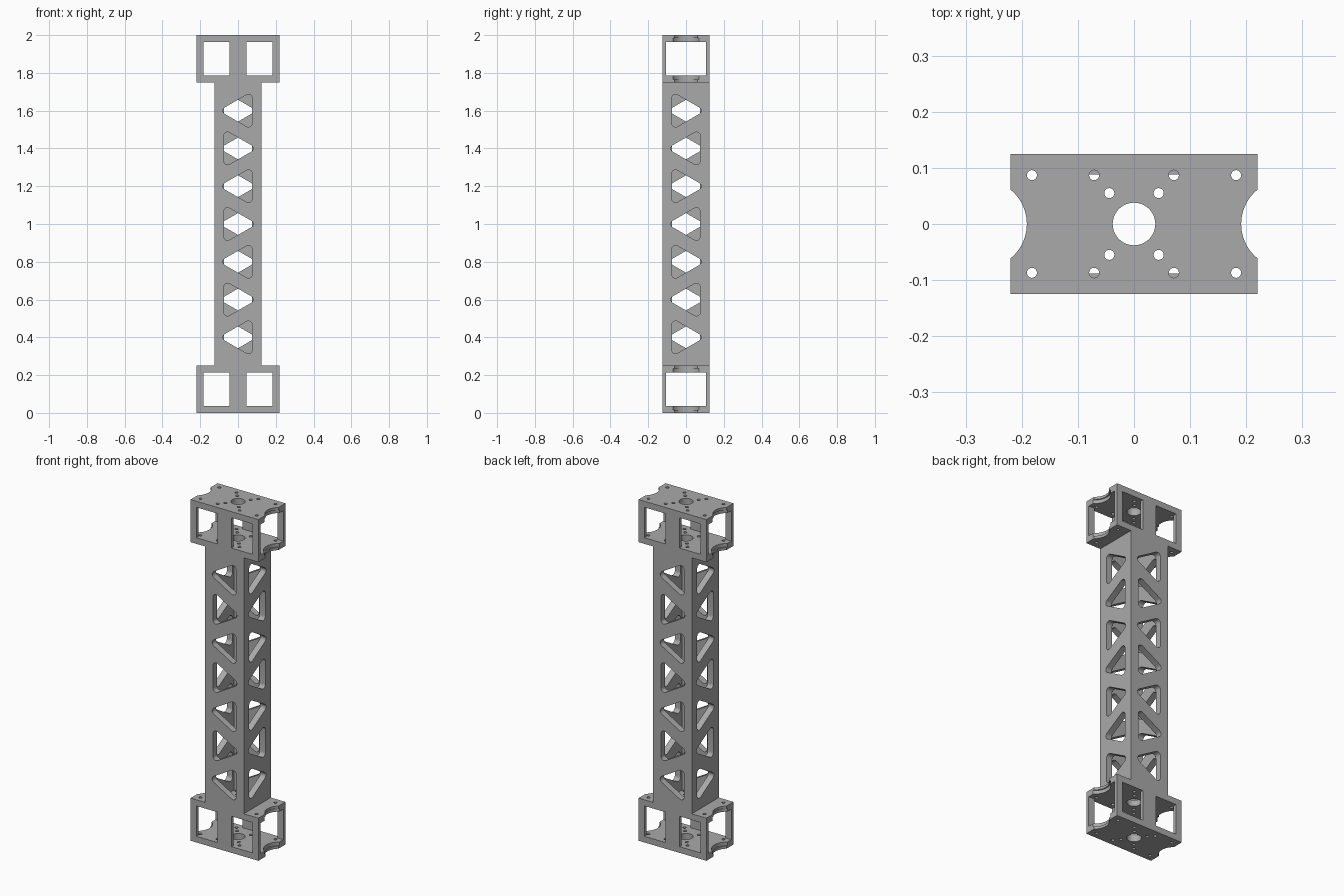
import bpy, bmesh
from math import cos, sin, pi, radians
from mathutils import Matrix

if "Cube" in bpy.data.objects:
    bpy.data.objects.remove(bpy.data.objects["Cube"])

HALF_W, HALF_D, COL = 0.22, 0.125, 0.125
HEIGHT, END_H, PLATE = 2.0, 0.25, 0.036
UPRIGHT = Matrix.Rotation(pi / 2, 4, 'X')   # profile (u, v) -> (x, z), extruded toward -y


def prism(points, w0, w1, matrix=Matrix()):
    """Closed prism from a 2D profile, extruded from w0 to w1."""
    bm = bmesh.new()
    face = bm.faces.new([bm.verts.new((u, v, w0)) for u, v in points])
    top = bmesh.ops.extrude_face_region(bm, geom=[face])["geom"]
    moved = [g for g in top if isinstance(g, bmesh.types.BMVert)]
    bmesh.ops.translate(bm, verts=moved, vec=(0, 0, w1 - w0))
    bmesh.ops.recalc_face_normals(bm, faces=bm.faces)
    bm.transform(matrix)
    return bm


def rect(x0, x1, y0, y1):
    return [(x0, y0), (x1, y0), (x1, y1), (x0, y1)]


def circle(x, y, r, n):
    return [(x + r * cos(2 * pi * i / n), y + r * sin(2 * pi * i / n)) for i in range(n)]


def rounded_triangle(cx, cz, direction):
    """Equilateral triangle with rounded corners, apex toward -direction."""
    pts = []
    for a in (180, 300, 60):
        for t in range(-60, 61, 15):
            u = 0.0167 + 0.0767 * cos(radians(a)) + 0.02 * cos(radians(a + t))
            v = 0.0767 * sin(radians(a)) + 0.02 * sin(radians(a + t))
            pts.append((cx + direction * u, cz + v))
    return pts


def new_object(name, bm):
    mesh = bpy.data.meshes.new(name)
    bm.to_mesh(mesh)
    bm.free()
    ob = bpy.data.objects.new(name, mesh)
    bpy.context.collection.objects.link(ob)
    return ob


def cut(target, pieces):
    """Subtract a set of separate, non-overlapping prisms."""
    joined = bmesh.new()
    for bm in pieces:
        tmp = bpy.data.meshes.new("cutter_piece")
        bm.to_mesh(tmp)
        bm.free()
        joined.from_mesh(tmp)
        bpy.data.meshes.remove(tmp)
    cutter = new_object("cutter", joined)
    cutter.hide_render = True
    mod = target.modifiers.new("cut", 'BOOLEAN')
    mod.operation, mod.solver, mod.object = 'DIFFERENCE', 'EXACT', cutter
    bpy.context.view_layer.objects.active = target
    bpy.ops.object.modifier_apply(modifier=mod.name)
    bpy.data.objects.remove(cutter)


# Solid blank: column with a wide block at each end
right_edge = [(HALF_W, 0), (HALF_W, END_H), (COL, END_H), (COL, HEIGHT - END_H),
              (HALF_W, HEIGHT - END_H), (HALF_W, HEIGHT)]
outline = right_edge + [(-x, z) for x, z in reversed(right_edge)]
frame = new_object("truss_frame", prism(outline, -HALF_D, HALF_D, UPRIGHT))

# Hollow column and the open-sided chambers in both end blocks
ends = (0, HEIGHT - END_H)
cavity = [prism(rect(-0.088, 0.088, -0.088, 0.088), END_H, HEIGHT - END_H)]
cavity += [prism(rect(-0.3, 0.3, -0.105, 0.105), z + PLATE, z + END_H - PLATE) for z in ends]
cut(frame, cavity)

# Paired windows in the front and back of the end blocks
cut(frame, [prism(rect(*sorted((s * 0.045, s * 0.182)), z + PLATE, z + END_H - PLATE),
                  -0.2, 0.2, UPRIGHT) for z in ends for s in (-1, 1)])

# Curved side notches through the plates, wider on the inner half
for r, inset in ((0.079, -0.005), (0.086, 0.015)):
    cut(frame, [prism(circle(s * 0.27, 0, r, 64), z + inset, z + END_H - inset)
                for z in ends for s in (-1, 1)])

# Centre bore and screw holes through the plates
holes = [(0, 0, 0.038, 40)]
for sx in (-1, 1):
    for sy in (-1, 1):
        for x, y in ((0.182, 0.087), (0.071, 0.087), (0.044, 0.055)):
            holes.append((sx * x, sy * y, 0.009, 20))
cut(frame, [prism(circle(*h), z - 0.003, z + END_H + 0.003) for z in ends for h in holes])

# Alternating triangular openings on the four column faces
for side in range(4):
    turn = Matrix.Rotation(side * pi / 2, 4, 'Z') @ UPRIGHT
    pieces = []
    for i in range(7):
        direction = (-1) ** (i + side)
        pieces.append(prism(rounded_triangle(0, 0.4 + 0.2 * i, direction), 0.05, 0.2, turn))
    cut(frame, pieces)

# Single grey material
grey = bpy.data.materials.new("metal_grey")
grey.use_nodes = True
colour = (0.4, 0.4, 0.4, 1)
grey.diffuse_color = colour
grey.node_tree.nodes["Principled BSDF"].inputs["Base Color"].default_value = colour
frame.data.materials.clear()
frame.data.materials.append(grey)

bpy.ops.object.select_all(action='DESELECT')
frame.select_set(True)
bpy.context.view_layer.objects.active = frame
bpy.ops.object.shade_smooth_by_angle(angle=radians(30))
